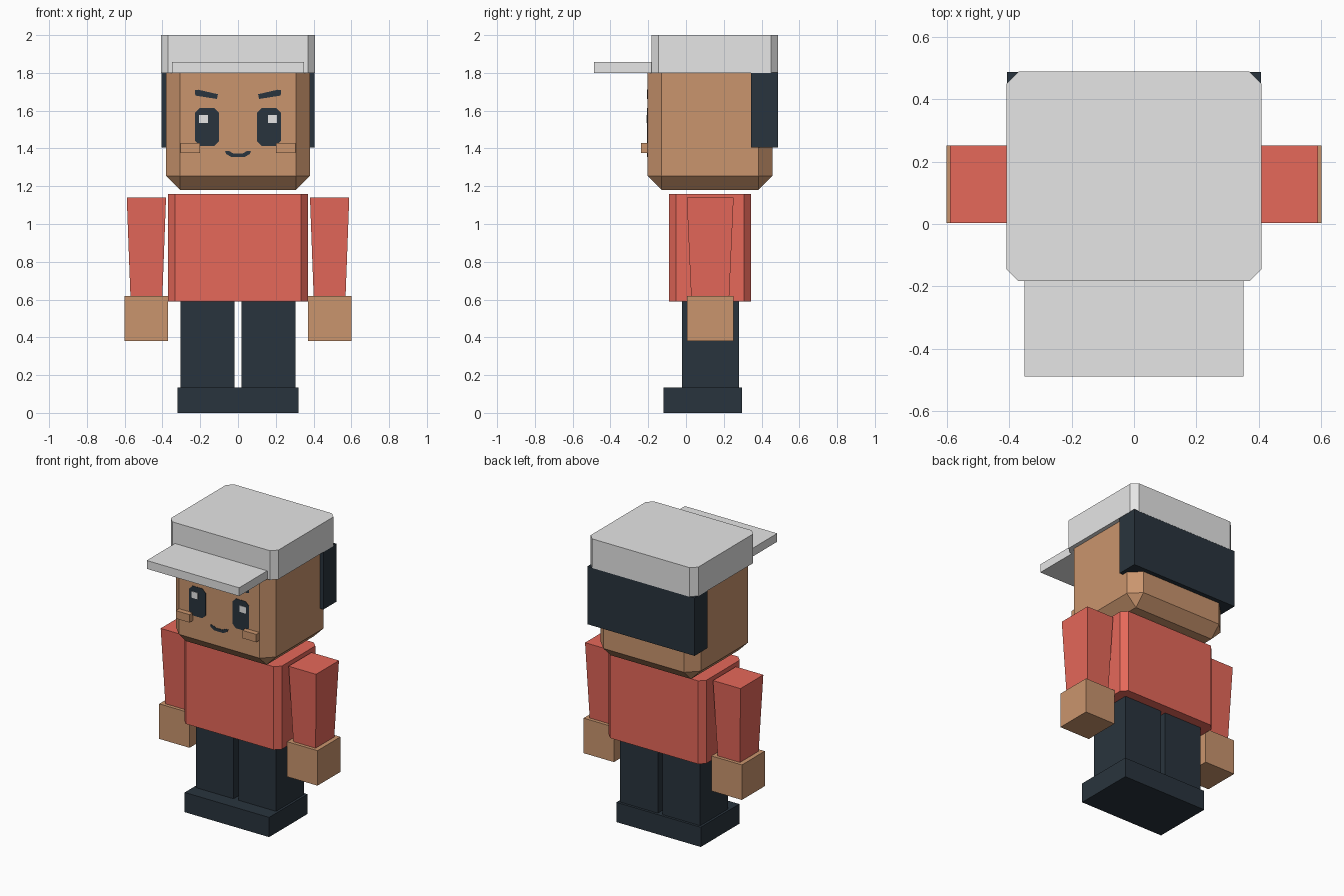
import bpy
import bmesh

cube = bpy.data.objects.get("Cube")
if cube:
    bpy.data.objects.remove(cube, do_unlink=True)


def material(name, rgb):
    mat = bpy.data.materials.new(name)
    mat.use_nodes = True
    color = (*rgb, 1)
    mat.diffuse_color = color
    mat.node_tree.nodes["Principled BSDF"].inputs["Base Color"].default_value = color
    return mat


SKIN = material("tan skin", (0.59, 0.30, 0.155))
RED = material("red cloth", (0.79, 0.138, 0.102))
NAVY = material("dark navy", (0.022, 0.034, 0.047))
WHITE = material("off white", (0.79, 0.79, 0.79))


def finish(name, bm, mat):
    bmesh.ops.recalc_face_normals(bm, faces=bm.faces)
    mesh = bpy.data.meshes.new(name)
    bm.to_mesh(mesh)
    bm.free()
    mesh.materials.append(mat)
    obj = bpy.data.objects.new(name, mesh)
    bpy.context.collection.objects.link(obj)
    return obj


def is_upright(edge):
    a, b = (v.co for v in edge.verts)
    return abs(a.z - b.z) > 0.01


def box(name, mat, x, y, z, chamfer=0, rule=is_upright, taper=1):
    """Box between ranges, with chamfered edges and an optional narrower bottom."""
    bm = bmesh.new()
    bmesh.ops.create_cube(bm, size=1)
    for v in bm.verts:
        t = taper if v.co.z < 0 else 1
        v.co = [(lo + hi) / 2 + c * (hi - lo) * s
                for c, (lo, hi), s in zip(v.co, (x, y, z), (t, t, 1))]
    if chamfer:
        edges = [e for e in bm.edges if rule(e)]
        bmesh.ops.bevel(bm, geom=edges, offset=chamfer, offset_type='OFFSET',
                        segments=1, profile=0.5, affect='EDGES')
    return finish(name, bm, mat)


FACE_Y = -0.203


def plate(name, mat, points, depth=0.003):
    """Thin flat outline (x, z) lying on the front of the head."""
    bm = bmesh.new()
    face = bm.faces.new([bm.verts.new((x, FACE_Y + 0.001, z)) for x, z in points])
    new = bmesh.ops.extrude_face_region(bm, geom=[face])["geom"]
    for v in new:
        if isinstance(v, bmesh.types.BMVert):
            v.co.y = FACE_Y - depth
    return finish(name, bm, mat)


# Head: every edge but the top rim is chamfered
box("head", SKIN, (-0.38, 0.38), (FACE_Y, 0.457), (1.18, 1.81), 0.074,
    lambda e: min(v.co.z for v in e.verts) < 1.5)
box("hair", NAVY, (-0.406, 0.406), (0.345, 0.487), (1.405, 1.802))

# Cap
box("cap_crown", WHITE, (-0.408, 0.408), (-0.183, 0.488), (1.80, 2.0), 0.038)
box("cap_brim", WHITE, (-0.35, 0.35), (-0.488, -0.17), (1.80, 1.857))

# Body and shared shoe block
box("torso", RED, (-0.37, 0.37), (-0.09, 0.345), (0.59, 1.16), 0.037)
box("shoes", NAVY, (-0.32, 0.32), (-0.12, 0.297), (0, 0.135))

# Mirrored limbs and facial features
for label, s in (("left", 1), ("right", -1)):
    def span(a, b):
        return tuple(sorted((s * a, s * b)))

    box(label + "_leg", NAVY, span(0.018, 0.304), (-0.022, 0.28), (0.13, 0.6))
    box(label + "_arm", RED, span(0.381, 0.589), (0.004, 0.252), (0.61, 1.14), taper=0.81)
    box(label + "_hand", SKIN, span(0.37, 0.6), (0.004, 0.252), (0.38, 0.62))
    box(label + "_cheek", SKIN, span(0.2, 0.305), (-0.238, -0.19), (1.376, 1.43))

    # Eye: tall rectangle with clipped corners
    cx, cz, w, h, c = 0.164, 1.514, 0.063, 0.101, 0.026
    eye = [(w - c, h), (w, h - c), (w, c - h), (w - c, -h),
           (c - w, -h), (-w, c - h), (-w, h - c), (c - w, h)]
    plate(label + "_eye", NAVY, [(s * (cx + x), cz + z) for x, z in eye])
    glint = [(0.159, 1.534), (0.206, 1.534), (0.206, 1.578), (0.159, 1.578)]
    plate(label + "_eye_glint", WHITE, [(s * x, z) for x, z in glint], 0.006)
    brow = [(0.106, 1.687), (0.21, 1.711), (0.228, 1.708), (0.226, 1.68), (0.112, 1.662)]
    plate(label + "_eyebrow", NAVY, [(s * x, z) for x, z in brow])

# Mouth: half outline reflected into a smile
half = [(0.026, 1.374), (0.048, 1.387), (0.069, 1.386), (0.062, 1.37), (0.034, 1.354)]
plate("mouth", NAVY, half + [(-x, z) for x, z in reversed(half)])
